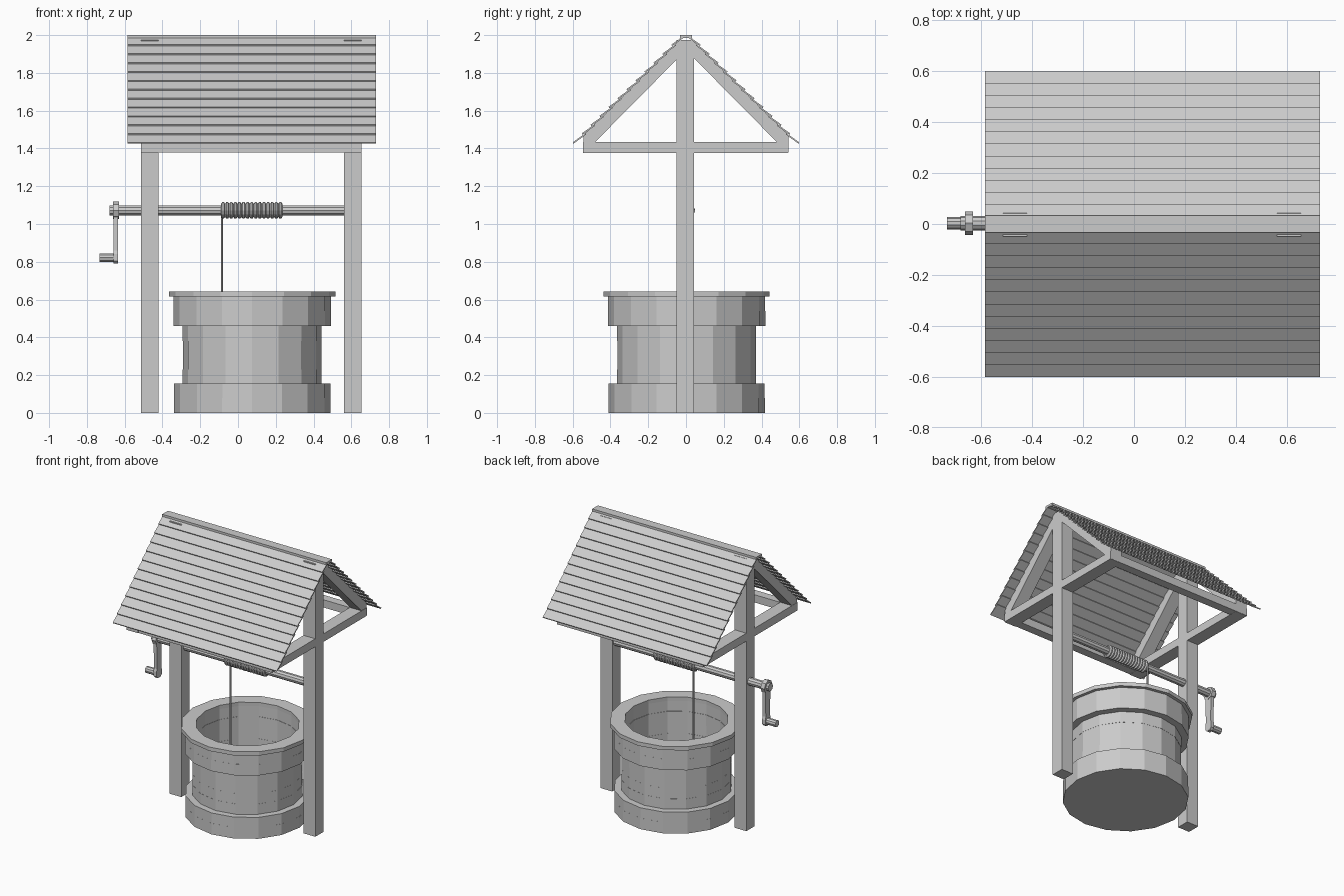
import bpy, bmesh, math, random
from mathutils import Vector

if "Cube" in bpy.data.objects:
    bpy.data.objects.remove(bpy.data.objects["Cube"])
random.seed(4)

AX_Y, AX_Z = 0.003, 1.072      # windlass axis
WELL_X = 0.075                 # well centre
POSTS = (-0.467, 0.608)        # post centres in x
HALF = 0.047                   # half thickness of timbers


def finish(name, bm):
    bmesh.ops.recalc_face_normals(bm, faces=bm.faces)
    me = bpy.data.meshes.new(name)
    bm.to_mesh(me)
    bm.free()
    ob = bpy.data.objects.new(name, me)
    bpy.context.collection.objects.link(ob)
    return ob


def extrude_yz(name, pts, x0, x1):
    """Prism: outline in the yz plane, swept along x."""
    bm = bmesh.new()
    a = [bm.verts.new((x0, y, z)) for y, z in pts]
    b = [bm.verts.new((x1, y, z)) for y, z in pts]
    bm.faces.new(a)
    bm.faces.new(b)
    for i in range(len(pts)):
        j = (i + 1) % len(pts)
        bm.faces.new((a[i], a[j], b[j], b[i]))
    return finish(name, bm)


def box(name, x0, x1, y0, y1, z0, z1):
    return extrude_yz(name, [(y0, z0), (y1, z0), (y1, z1), (y0, z1)], x0, x1)


def lathe(name, profile, sides, centre, axis='Z', phase=0.0):
    """Revolve (radius, height) points; radius 0 closes an end."""
    bm = bmesh.new()
    c = Vector(centre)
    rings = []
    for r, h in profile:
        ring = []
        for k in range(1 if r == 0 else sides):
            t = 2 * math.pi * k / sides + phase
            u, v = r * math.cos(t), r * math.sin(t)
            ring.append(bm.verts.new(c + Vector((u, v, h) if axis == 'Z' else (h, u, v))))
        rings.append(ring)
    for a, b in zip(rings, rings[1:]):
        for k in range(sides):
            q = [a[k % len(a)], a[(k + 1) % len(a)], b[(k + 1) % len(b)], b[k % len(b)]]
            q = list(dict.fromkeys(q))
            if len(q) > 2:
                bm.faces.new(q)
    return finish(name, bm)


def rod_x(name, x0, x1, r, y, z, sides=10):
    return lathe(name, [(0, x0), (r, x0), (r, x1), (0, x1)], sides, (0, y, z), 'X')


# Stone well: stacked courses outside, rim, courses inside, floor
courses = [(0.415, 0, 0.08), (0.415, 0.08, 0.155), (0.368, 0.155, 0.23),
           (0.368, 0.23, 0.305), (0.368, 0.305, 0.38), (0.368, 0.38, 0.46),
           (0.415, 0.46, 0.54), (0.415, 0.54, 0.615)]
profile = [(0, 0)]
for r, z0, z1 in courses:
    r += random.uniform(-0.002, 0.002)
    profile += [(r, z0), (r, z1)]
profile += [(0.44, 0.615), (0.44, 0.643), (0.342, 0.643)]
for r, z0, z1 in reversed(courses):
    r = 0.342 + random.uniform(-0.002, 0.002)
    profile += [(r, z1), (r, max(z0, 0.02))]
profile.append((0, 0.02))
lathe("stone_well", profile, 16, (WELL_X, 0.003, 0))

# Posts, tie beams and rafters at each end
for side, px in zip(("left", "right"), POSTS):
    x0, x1 = px - HALF, px + HALF
    box(side + "_post", x0, x1, -0.05, 0.043, 0, 1.975)
    box(side + "_tie_beam", x0, x1, -0.545, 0.54, 1.377, 1.435)
    for end, s in (("front", -1), ("back", 1)):
        extrude_yz(f"{side}_{end}_rafter",
                   [(s * 0.542, 1.40), (s * 0.542, 1.470), (s * 0.03, 1.978),
                    (s * 0.03, 1.89), (s * 0.48, 1.435), (s * 0.48, 1.40)],
                   x0 + 0.002, x1 - 0.002)

# Eave beams along x
for end, s in (("front", -1), ("back", 1)):
    box(end + "_eave_beam", POSTS[0] - HALF, POSTS[1] + HALF,
        *sorted((s * 0.48, s * 0.542)), 1.378, 1.434)

# Overlapping roof boards and ridge
R0, R1 = -0.585, 0.73
for end, s in (("front", -1), ("back", 1)):
    for k in range(12):
        y, z = 0.0775 + 0.0475 * k, 1.949 - 0.047 * k
        dy, dz = 0.068, 0.049
        extrude_yz(f"{end}_roof_board_{k + 1}",
                   [(s * y, z), (s * (y - dy), z + dz),
                    (s * (y - dy - 0.004), z + dz - 0.007), (s * (y - 0.004), z - 0.007)],
                   R0, R1)
box("ridge_board", R0, R1, -0.033, 0.033, 1.984, 2.0)

# Windlass axle with wound rope
rod_x("axle", -0.68, 0.57, 0.028, AX_Y, AX_Z)
turns, c0, c1 = 15, -0.09, 0.235
step = (c1 - c0) / turns
coil = [(0, c0)]
for i in range(turns):
    x = c0 + i * step
    coil += [(0.035, x), (0.044, x + step * 0.3), (0.044, x + step * 0.7)]
coil += [(0.035, c1), (0, c1)]
lathe("rope_coil", coil, 12, (0, AX_Y, AX_Z), 'X')
lathe("hanging_rope", [(0, 0.04), (0.006, 0.04), (0.006, AX_Z), (0, AX_Z)], 8,
      (-0.085, 0.037, 0))

# Crank: hub, tapered arm and handle
rod_x("crank_hub", -0.663, -0.631, 0.046, AX_Y, AX_Z, 8)
extrude_yz("crank_arm", [(AX_Y + y, z) for y, z in
           [(-0.03, 1.09), (-0.024, 0.86), (-0.03, 0.84), (-0.03, 0.805), (-0.014, 0.79),
            (0.014, 0.79), (0.03, 0.805), (0.03, 0.84), (0.024, 0.86), (0.03, 1.09)]],
           -0.659, -0.634)
rod_x("crank_handle", -0.733, -0.636, 0.024, AX_Y, 0.822)
